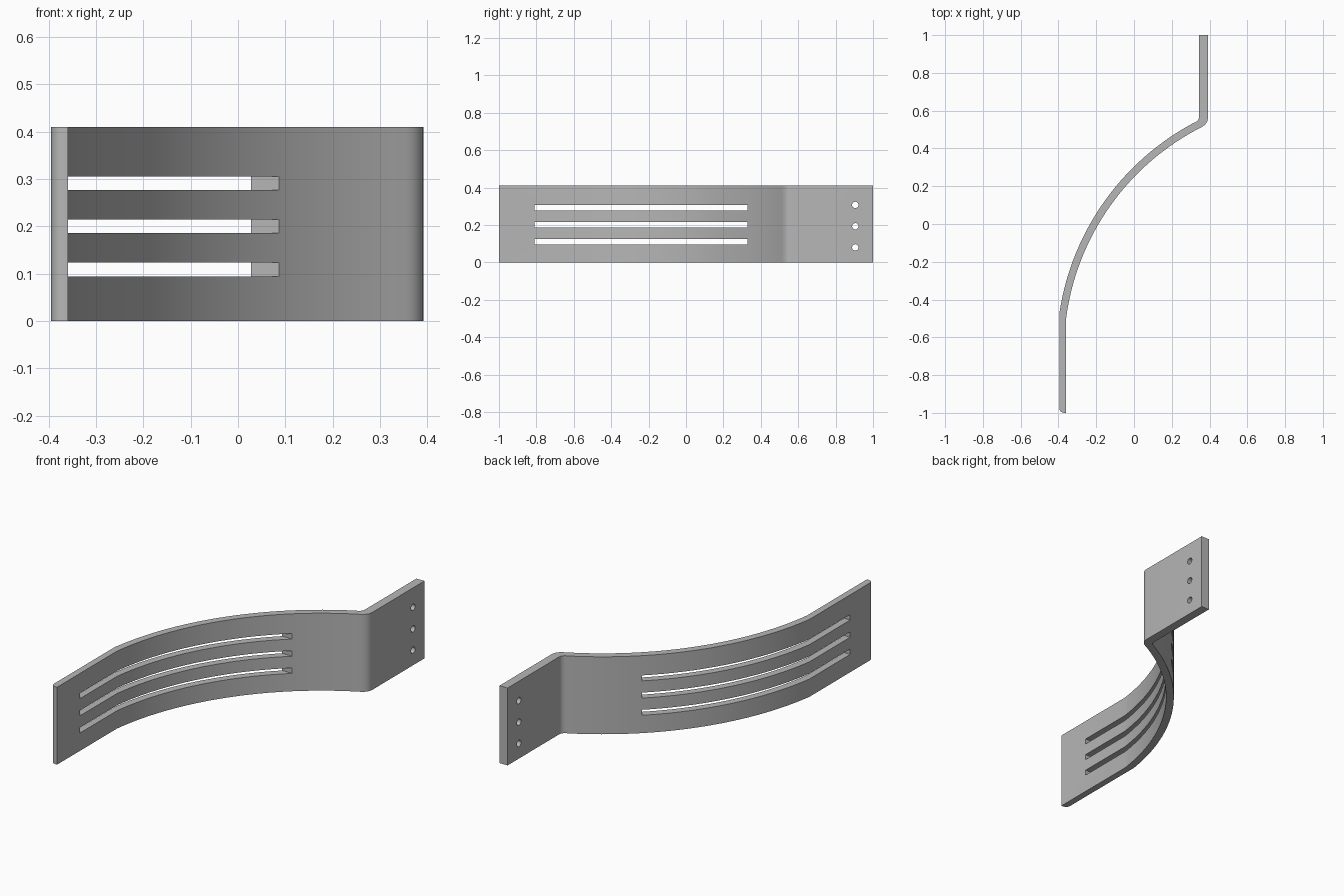
import bpy, bmesh, math
from mathutils import Matrix

cube = bpy.data.objects.get("Cube")
if cube:
    bpy.data.objects.remove(cube, do_unlink=True)

HEIGHT = 0.41
CX, CY = 0.96, -0.674          # centre of the curved section
R_IN, R_OUT = 1.331, 1.37

steel = bpy.data.materials.new("grey_metal")
steel.use_nodes = True
grey = (0.47, 0.47, 0.47, 1)
steel.diffuse_color = grey
steel.node_tree.nodes["Principled BSDF"].inputs["Base Color"].default_value = grey


def arc(radius, y_start, x_end, steps=40):
    """Points along the bend, from a starting y to an ending x."""
    a = math.pi - math.asin((y_start - CY) / radius)
    b = math.acos((x_end - CX) / radius)
    return [(CX + radius * math.cos(a + (b - a) * i / steps),
             CY + radius * math.sin(a + (b - a) * i / steps)) for i in range(steps + 1)]


def rounded(p, corner, q, steps=6):
    """Soft corner between two points."""
    pts = []
    for i in range(1, steps + 1):
        t = i / steps
        pts.append(tuple((1 - t) ** 2 * p[k] + 2 * t * (1 - t) * corner[k] + t * t * q[k]
                         for k in range(2)))
    return pts


def make_object(name, bm):
    bmesh.ops.recalc_face_normals(bm, faces=bm.faces)
    mesh = bpy.data.meshes.new(name)
    bm.to_mesh(mesh)
    bm.free()
    mesh.materials.append(steel)
    obj = bpy.data.objects.new(name, mesh)
    bpy.context.collection.objects.link(obj)
    return obj


# Strap outline: straight end, curved section, mounting tab
inner = arc(R_IN, -0.5, 0.355)
outer = arc(R_OUT, -0.47, 0.315)
outline = [(-0.36, -1)] + inner
outline += rounded(inner[-1], (0.392, 0.53), (0.392, 0.565))
outline += [(0.392, 1), (0.345, 1), (0.345, 0.57)]
outline += rounded((0.345, 0.57), (0.345, 0.545), outer[-1])
outline += outer[-2::-1] + [(-0.395, -0.975)]
outline += rounded((-0.395, -0.975), (-0.393, -0.998), (-0.37, -1))

bm = bmesh.new()
base = bm.faces.new([bm.verts.new((x, y, 0)) for x, y in outline])
top = bmesh.ops.extrude_face_region(bm, geom=[base])
bmesh.ops.translate(bm, vec=(0, 0, HEIGHT),
                    verts=[v for v in top["geom"] if isinstance(v, bmesh.types.BMVert)])
strap = make_object("curved_strap", bm)

# Cutters: three long slots and three bolt holes
bm = bmesh.new()
for z in (0.109, 0.2, 0.291):
    bmesh.ops.create_cube(bm, size=1, matrix=Matrix.Translation((-0.16, -0.24, z))
                          @ Matrix.Diagonal((0.7, 1.14, 0.029, 1)))
for z in (0.08, 0.193, 0.307):
    bmesh.ops.create_cone(bm, cap_ends=True, segments=24, radius1=0.017, radius2=0.017,
                          depth=0.3, matrix=Matrix.Translation((0.37, 0.905, z))
                          @ Matrix.Rotation(math.pi / 2, 4, 'Y'))
cutter = make_object("slot_and_hole_cutter", bm)
cutter.hide_render = True

bpy.ops.object.select_all(action='DESELECT')
strap.select_set(True)
bpy.context.view_layer.objects.active = strap
cut = strap.modifiers.new("cut", 'BOOLEAN')
cut.operation = 'DIFFERENCE'
cut.solver = 'EXACT'
cut.object = cutter
bpy.ops.object.modifier_apply(modifier=cut.name)
bpy.data.objects.remove(cutter, do_unlink=True)
bpy.ops.object.shade_smooth_by_angle(angle=math.radians(30))
